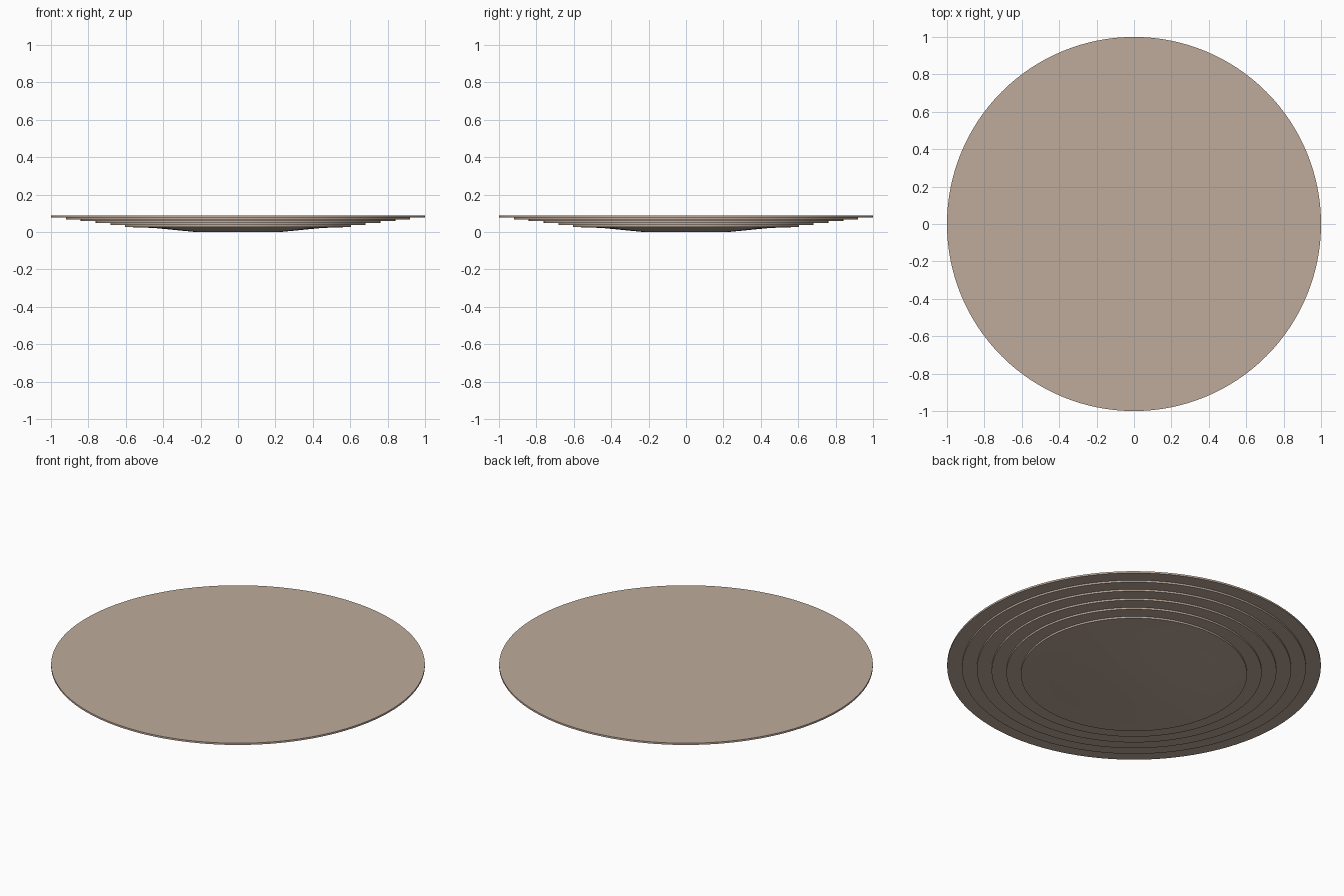
import bpy, bmesh, math

if "Cube" in bpy.data.objects:
    bpy.data.objects.remove(bpy.data.objects["Cube"])

SIDES = 128
mat = bpy.data.materials.new("tan_stone")
mat.diffuse_color = (0.52, 0.41, 0.33, 1)
mat.use_nodes = True
mat.node_tree.nodes["Principled BSDF"].inputs["Base Color"].default_value = mat.diffuse_color


def finish(name, bm):
    bmesh.ops.recalc_face_normals(bm, faces=bm.faces[:])
    mesh = bpy.data.meshes.new(name)
    bm.to_mesh(mesh)
    bm.free()
    mesh.materials.append(mat)
    obj = bpy.data.objects.new(name, mesh)
    bpy.context.collection.objects.link(obj)
    bpy.ops.object.select_all(action='DESELECT')
    obj.select_set(True)
    bpy.context.view_layer.objects.active = obj
    return obj


def lathe(name, profile, angle):
    """Closed solid of revolution from (radius, height) points, flat caps."""
    bm = bmesh.new()
    rings = [[bm.verts.new((r * math.cos(2 * math.pi * i / SIDES),
                            r * math.sin(2 * math.pi * i / SIDES), z))
              for i in range(SIDES)] for r, z in profile]
    for a, b in zip(rings, rings[1:]):
        for i in range(SIDES):
            j = (i + 1) % SIDES
            bm.faces.new((a[i], a[j], b[j], b[i]))
    bm.faces.new(rings[0])
    bm.faces.new(rings[-1])
    finish(name, bm)
    bpy.ops.object.shade_smooth_by_angle(angle=math.radians(angle))


# Stepped round platform: each tier wider than the one below
radii = [0.605, 0.683, 0.762, 0.841, 0.92, 1.0]
base, step = 0.027, 0.0103
profile = []
for k, r in enumerate(radii):
    profile += [(r, base + k * step), (r, base + (k + 1) * step)]
lathe("stepped_platform", profile, 30)

# Shallow tapered foot under the lowest tier
lathe("tapered_foot", [(0.225, 0.0), (0.45, 0.022), (0.605, base)], 30)

# Thin sliver set in the top surface
top = base + len(radii) * step
bm = bmesh.new()
bm.faces.new([bm.verts.new((x, y, top + 0.0005))
              for x, y in ((0.71, 0.21), (0.735, 0.555), (0.71, 0.59))])
finish("surface_sliver", bm)
